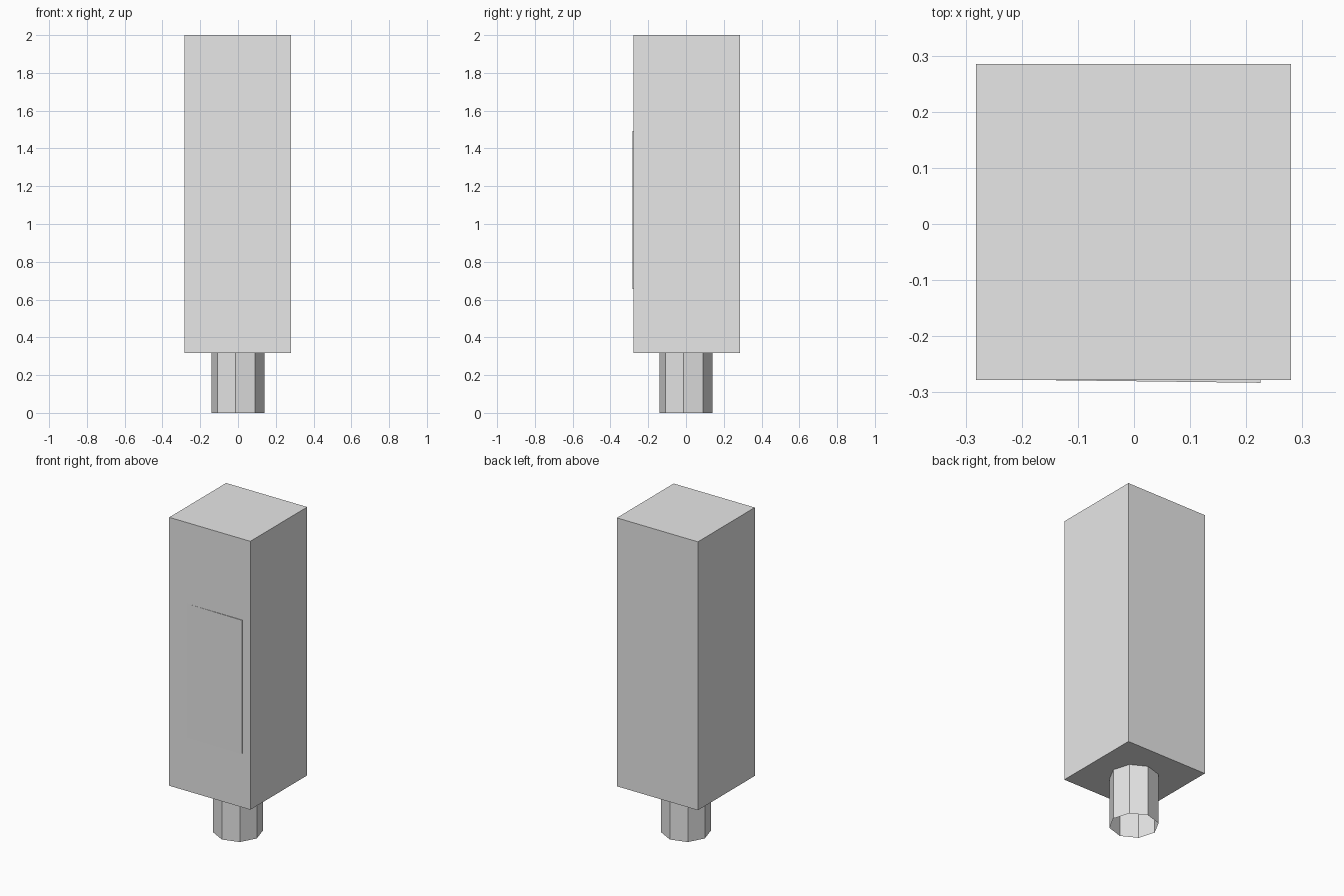
import bpy, bmesh, math

if "Cube" in bpy.data.objects:
    bpy.data.objects.remove(bpy.data.objects["Cube"])

grey = bpy.data.materials.new("light_grey")
grey.diffuse_color = (0.8, 0.8, 0.8, 1)
grey.use_nodes = True
grey.node_tree.nodes["Principled BSDF"].inputs["Base Color"].default_value = grey.diffuse_color


def prism(name, outline, z0, z1, capped=True):
    """Extrude a flat counter-clockwise outline from z0 to z1."""
    bm = bmesh.new()
    low = [bm.verts.new((x, y, z0)) for x, y in outline]
    high = [bm.verts.new((x, y, z1)) for x, y in outline]
    n = len(outline)
    for i in range(n):
        j = (i + 1) % n
        bm.faces.new((low[i], low[j], high[j], high[i]))
    if capped:
        bm.faces.new(low[::-1])
        bm.faces.new(high)
    mesh = bpy.data.meshes.new(name)
    bm.to_mesh(mesh)
    bm.free()
    mesh.materials.append(grey)
    obj = bpy.data.objects.new(name, mesh)
    bpy.context.collection.objects.link(obj)
    return obj


# Tall square block
prism("body", [(-0.282, -0.278), (0.28, -0.278), (0.28, 0.285), (-0.282, 0.285)], 0.318, 2.0)

# Eight-sided tube below, open at the bottom
turn = math.radians(-5.8)
prism("neck", [(0.141 * math.cos(turn + k * math.pi / 4),
                0.141 * math.sin(turn + k * math.pi / 4)) for k in range(8)],
      0.0, 0.318, capped=False)

# Slightly tilted thin panel rising out of the front face
prism("front_panel", [(-0.16, -0.2782), (0.225, -0.283), (0.225, -0.2775), (-0.16, -0.2775)], 0.655, 1.492)
